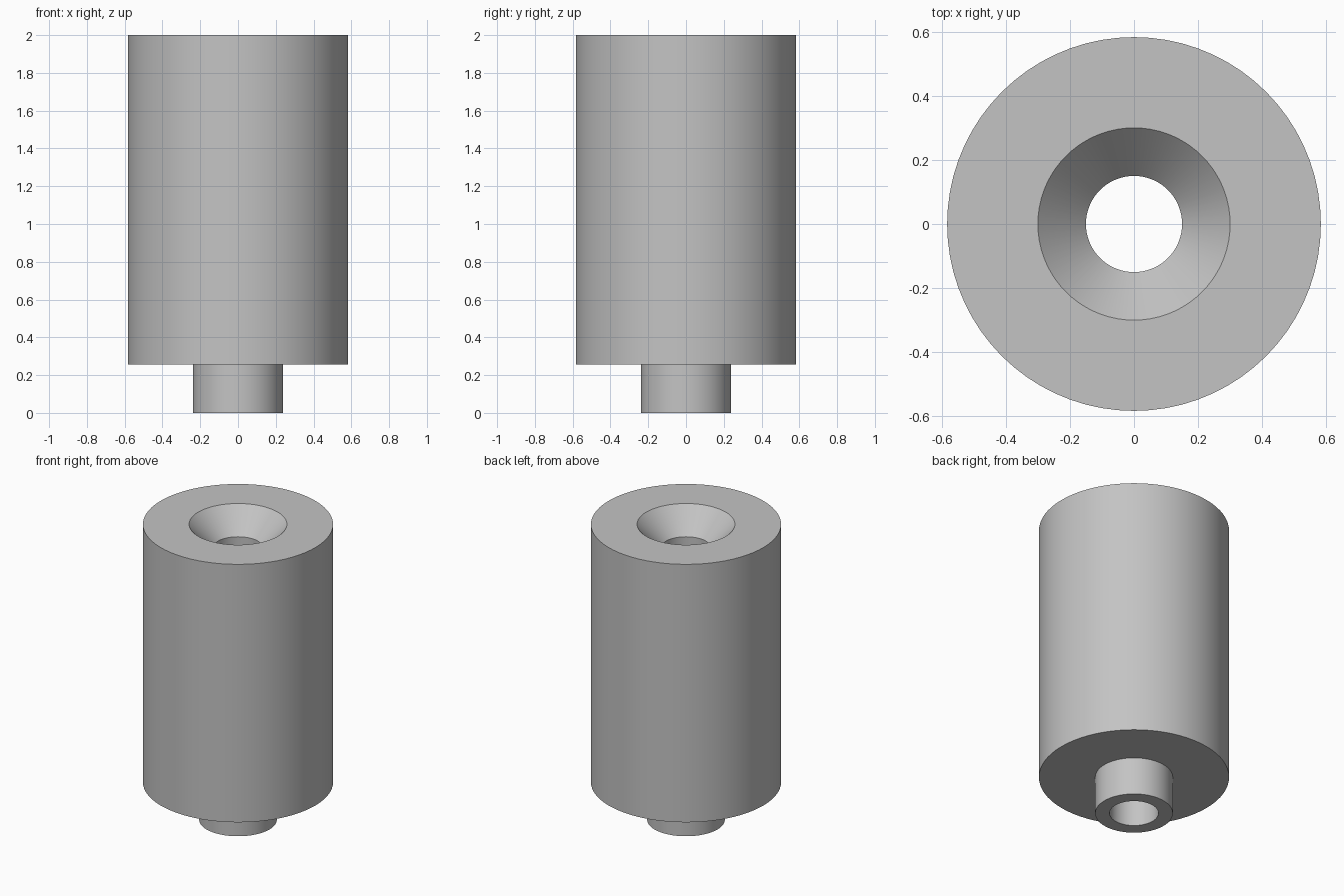
import bpy
import bmesh
import math

default_cube = bpy.data.objects.get("Cube")
if default_cube:
    bpy.data.objects.remove(default_cube, do_unlink=True)

# One plain grey for the whole part
grey = bpy.data.materials.new("plain grey")
grey.use_nodes = True
colour = (0.55, 0.55, 0.55, 1)
grey.diffuse_color = colour
grey.node_tree.nodes["Principled BSDF"].inputs["Base Color"].default_value = colour

SEGMENTS = 72
BODY_RADIUS, SPIGOT_RADIUS, BORE_RADIUS, SINK_RADIUS = 0.583, 0.238, 0.15, 0.3
HEIGHT, SHOULDER, SINK_DEPTH = 2.0, 0.255, 0.155

# Closed cross-section (radius, height): spigot, shoulder, body, countersink, bore
profile = [
    (BORE_RADIUS, 0),
    (SPIGOT_RADIUS, 0),
    (SPIGOT_RADIUS, SHOULDER),
    (BODY_RADIUS, SHOULDER),
    (BODY_RADIUS, HEIGHT),
    (SINK_RADIUS, HEIGHT),
    (BORE_RADIUS, HEIGHT - SINK_DEPTH),
]

# Spin the section into a stepped bush with a through hole
bm = bmesh.new()
verts = [bm.verts.new((r, 0, z)) for r, z in profile]
edges = [bm.edges.new((a, b)) for a, b in zip(verts, verts[1:] + verts[:1])]
bmesh.ops.spin(bm, geom=verts + edges, cent=(0, 0, 0), axis=(0, 0, 1),
               angle=math.tau, steps=SEGMENTS, use_merge=True)
bmesh.ops.remove_doubles(bm, verts=bm.verts, dist=0.0001)
bmesh.ops.recalc_face_normals(bm, faces=bm.faces)
mesh = bpy.data.meshes.new("stepped_bush")
bm.to_mesh(mesh)
bm.free()
mesh.materials.append(grey)

bush = bpy.data.objects.new("stepped_bush", mesh)
bpy.context.collection.objects.link(bush)

# Smooth curved walls, crisp rims
bpy.ops.object.select_all(action="DESELECT")
bush.select_set(True)
bpy.context.view_layer.objects.active = bush
bpy.ops.object.shade_smooth_by_angle(angle=math.radians(30))
